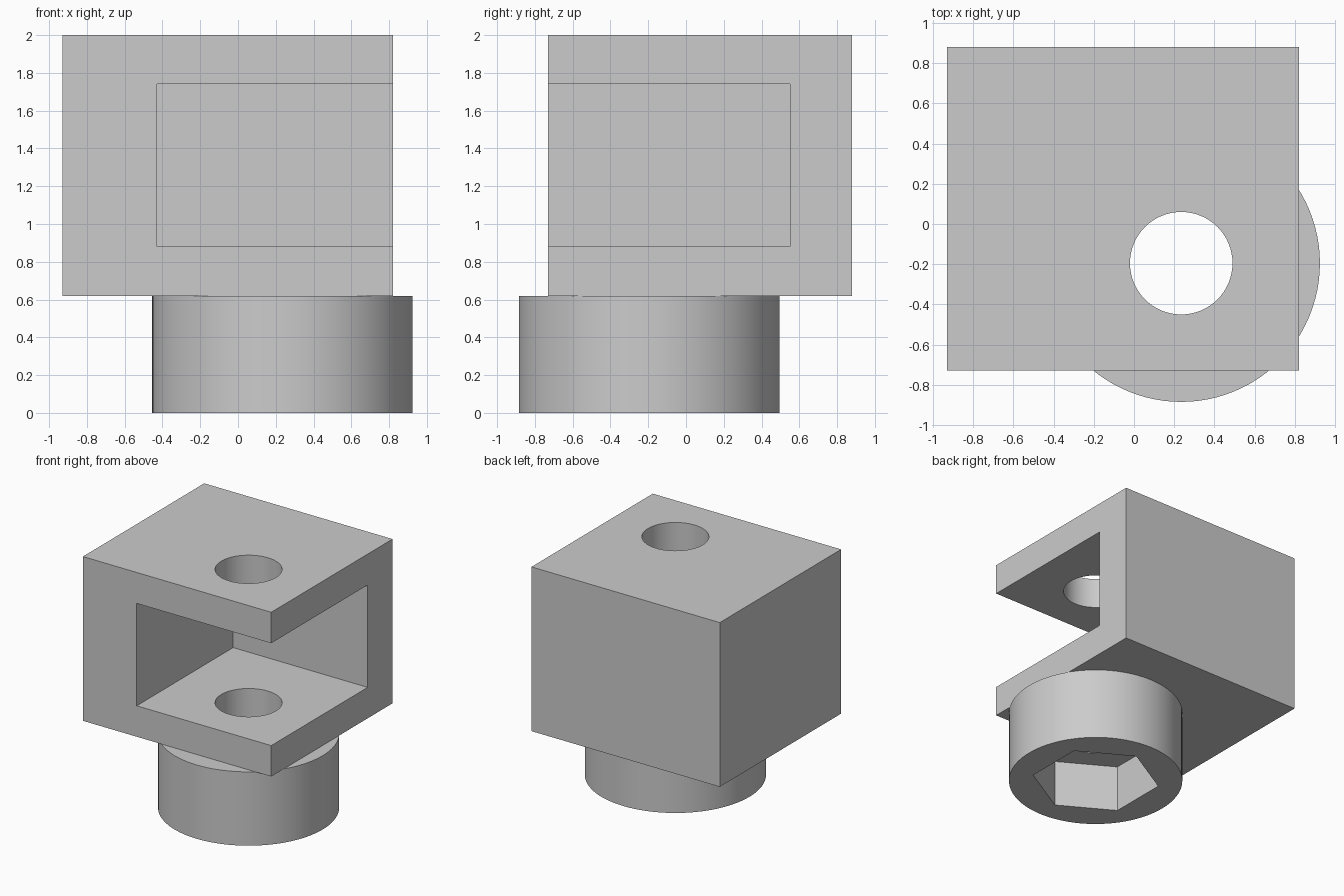
import bpy
import math

cube = bpy.data.objects.get("Cube")
if cube:
    bpy.data.objects.remove(cube, do_unlink=True)

grey = bpy.data.materials.new("plain grey")
grey.use_nodes = True
grey.diffuse_color = (0.6, 0.6, 0.6, 1)
grey.node_tree.nodes["Principled BSDF"].inputs["Base Color"].default_value = (0.6, 0.6, 0.6, 1)

AXIS = (0.235, -0.195)   # shared axis of head, hex socket and bore
SEAT = 0.62              # height where the block meets the head


def finish(name):
    obj = bpy.context.object
    obj.name = name
    obj.data.name = name
    obj.data.materials.append(grey)
    return obj


def box(name, low, high):
    bpy.ops.mesh.primitive_cube_add(size=1, location=[(a + b) / 2 for a, b in zip(low, high)])
    bpy.context.object.scale = [b - a for a, b in zip(low, high)]
    bpy.ops.object.transform_apply(location=False, rotation=False, scale=True)
    return finish(name)


def prism(name, radius, bottom, top, sides, turn=0):
    bpy.ops.mesh.primitive_cylinder_add(
        vertices=sides, radius=radius, depth=top - bottom,
        location=(*AXIS, (bottom + top) / 2), rotation=(0, 0, turn))
    return finish(name)


def cut(target, cutter):
    """Subtract the cutter from the target and discard it."""
    bpy.ops.object.select_all(action='DESELECT')
    target.select_set(True)
    bpy.context.view_layer.objects.active = target
    mod = target.modifiers.new("cut", 'BOOLEAN')
    mod.operation = 'DIFFERENCE'
    mod.solver = 'EXACT'
    mod.object = cutter
    bpy.ops.object.modifier_apply(modifier=mod.name)
    bpy.data.objects.remove(cutter, do_unlink=True)


# Square block with a slot open to the front and the left
block = box("slotted_block", (-0.93, -0.73, SEAT), (0.82, 0.88, 2))
cut(block, box("slot_cutter", (-0.43, -1, 0.88), (1, 0.55, 1.74)))
cut(block, prism("block_bore_cutter", 0.255, 0.5, 2.2, 64))

# Round head below, with a hexagonal socket and the same bore
head = prism("round_head", 0.69, 0, SEAT, 96)
cut(head, prism("hex_socket_cutter", 0.505, -0.2, 0.4, 6))
cut(head, prism("head_bore_cutter", 0.255, 0.3, 0.8, 64))

# Smooth the round walls, keep the corners crisp
for obj in (block, head):
    bpy.ops.object.select_all(action='DESELECT')
    obj.select_set(True)
    bpy.context.view_layer.objects.active = obj
    bpy.ops.object.shade_smooth_by_angle(angle=math.radians(30))
